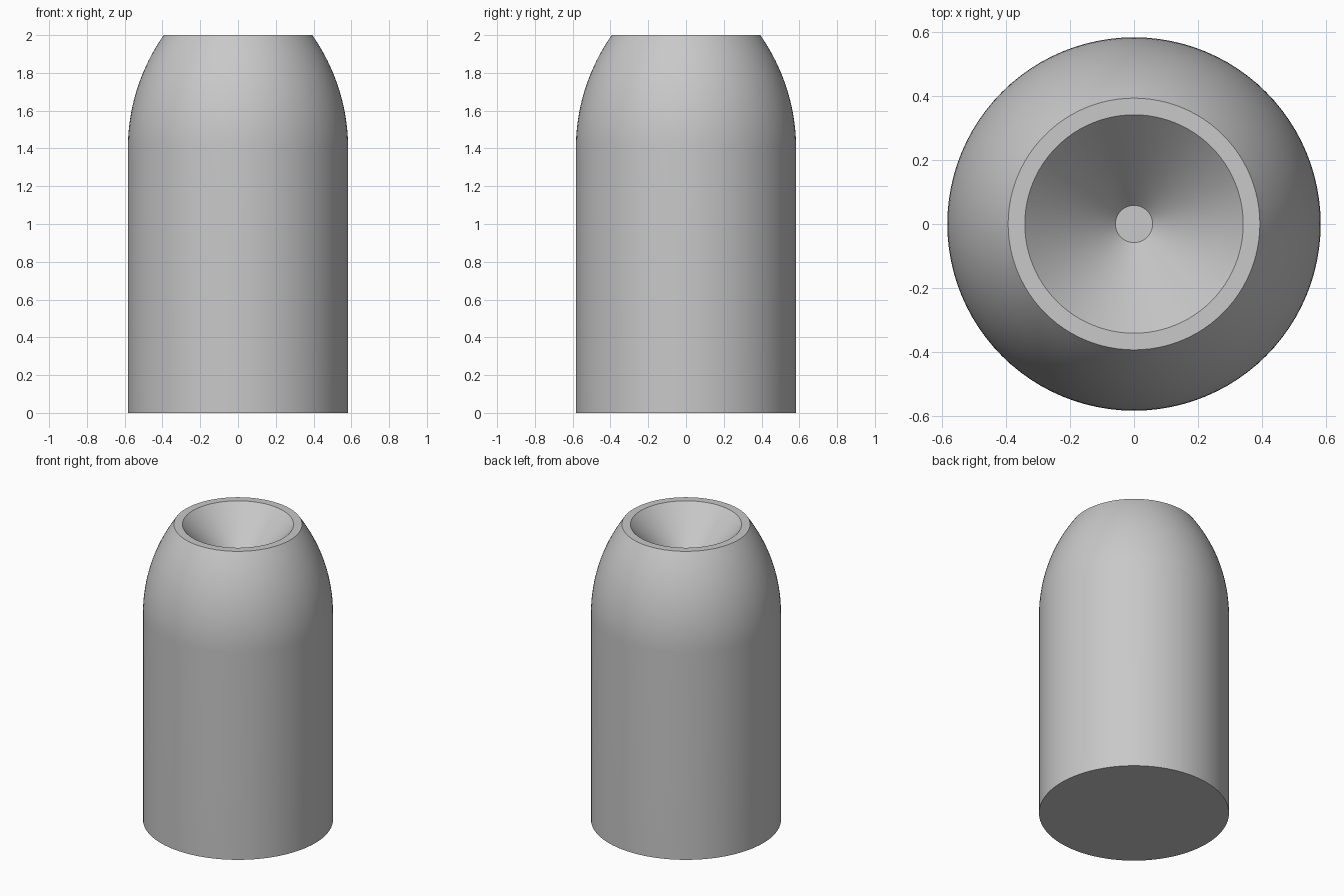
import bpy
import bmesh
import math

SIDES = 96
BODY_R, SHOULDER_Z, TOP_Z = 0.583, 1.4, 2.0
RIM_R, MOUTH_R, PIT_R, PIT_DEPTH = 0.393, 0.341, 0.058, 0.30
ARC_STEPS = 20

cube = bpy.data.objects.get("Cube")
if cube:
    bpy.data.objects.remove(cube, do_unlink=True)

# Single plain grey metal
metal = bpy.data.materials.new("grey_metal")
metal.use_nodes = True
grey = (0.58, 0.58, 0.58, 1)
metal.diffuse_color = grey
metal.node_tree.nodes["Principled BSDF"].inputs["Base Color"].default_value = grey

# Profile: straight body, tangent arc to the rim, then the conical cavity
rise, drop = TOP_Z - SHOULDER_Z, BODY_R - RIM_R
arc_r = (rise ** 2 + drop ** 2) / (2 * drop)
sweep = math.asin(rise / arc_r)
profile = [(BODY_R, 0)]
for i in range(ARC_STEPS + 1):
    a = sweep * i / ARC_STEPS
    profile.append((BODY_R - arc_r * (1 - math.cos(a)), SHOULDER_Z + arc_r * math.sin(a)))
profile += [(MOUTH_R, TOP_Z), (PIT_R, TOP_Z - PIT_DEPTH)]

# Revolve the profile, closing the base and the cavity floor with discs
bm = bmesh.new()
rings = []
for r, z in profile:
    angles = [math.tau * k / SIDES for k in range(SIDES)]
    rings.append([bm.verts.new((r * math.cos(a), r * math.sin(a), z)) for a in angles])
for low, high in zip(rings, rings[1:]):
    for k in range(SIDES):
        n = (k + 1) % SIDES
        bm.faces.new((low[k], low[n], high[n], high[k]))
bm.faces.new(rings[0][::-1])
bm.faces.new(rings[-1])

mesh = bpy.data.meshes.new("hollow_nosed_body")
bm.to_mesh(mesh)
bm.free()
mesh.materials.append(metal)
body = bpy.data.objects.new("hollow_nosed_body", mesh)
bpy.context.collection.objects.link(body)

# Smooth sides with crisp rim and base edges
bpy.ops.object.select_all(action="DESELECT")
body.select_set(True)
bpy.context.view_layer.objects.active = body
bpy.ops.object.shade_smooth_by_angle(angle=math.radians(30))
